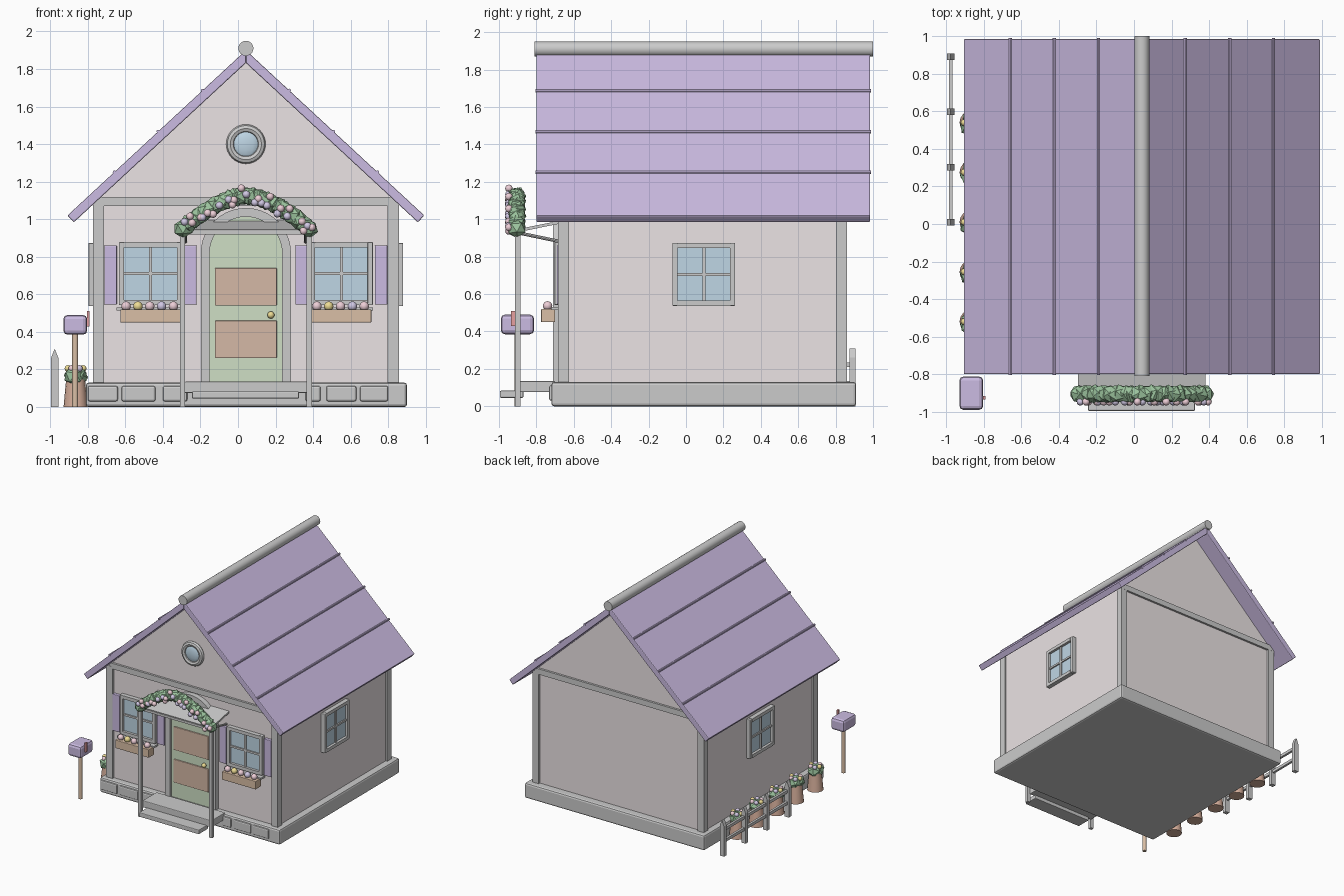
import bpy, bmesh, math, random
from mathutils import Vector, Matrix

if "Cube" in bpy.data.objects:
    bpy.data.objects.remove(bpy.data.objects["Cube"])

random.seed(4)
CX = 0.042  # house centre line
I = Matrix.Identity(4)


def mat(name, r, g, b):
    m = bpy.data.materials.new(name)
    m.diffuse_color = (r, g, b, 1)
    m.use_nodes = True
    m.node_tree.nodes["Principled BSDF"].inputs["Base Color"].default_value = m.diffuse_color
    return m


LILAC = mat("lilac", .60, .50, .76)
WALL = mat("wall", .83, .77, .78)
GLASS = mat("glass", .52, .67, .78)
DOOR = mat("door_green", .62, .74, .56)
PANEL = mat("panel_brown", .66, .48, .38)
WOOD = mat("wood", .70, .52, .38)
CLAY = mat("clay", .68, .43, .33)
LEAF = mat("leaf", .33, .55, .34)
PINK = mat("pink", .85, .62, .68)
YELLOW = mat("yellow", .85, .72, .30)
VIOLET = mat("violet", .64, .58, .78)
RED = mat("red", .80, .35, .35)
CREAM = mat("cream", .83, .83, .80)


def finish(name, bm, m=None, bevel=0, smooth=False):
    bmesh.ops.recalc_face_normals(bm, faces=bm.faces)
    me = bpy.data.meshes.new(name)
    bm.to_mesh(me)
    bm.free()
    ob = bpy.data.objects.new(name, me)
    bpy.context.collection.objects.link(ob)
    if m:
        me.materials.append(m)
    if smooth:
        for p in me.polygons:
            p.use_smooth = True
        me.set_sharp_from_angle(angle=math.radians(40))
    if bevel:
        b = ob.modifiers.new("bevel", 'BEVEL')
        b.width, b.segments = bevel, 2
    return ob


def box(name, x0, x1, y0, y1, z0, z1, m=None, bevel=0, M=I):
    bm = bmesh.new()
    c = Vector((x0 + x1, y0 + y1, z0 + z1)) / 2
    S = Matrix.Diagonal((x1 - x0, y1 - y0, z1 - z0, 1))
    bmesh.ops.create_cube(bm, size=1, matrix=M @ Matrix.Translation(c) @ S)
    return finish(name, bm, m, bevel)


def prism(name, pts, y0, y1, m=None, bevel=0):
    """Extrude an x/z outline along y."""
    bm = bmesh.new()
    f = bm.faces.new([bm.verts.new((x, y0, z)) for x, z in pts])
    r = bmesh.ops.extrude_face_region(bm, geom=[f])
    vs = [g for g in r["geom"] if isinstance(g, bmesh.types.BMVert)]
    bmesh.ops.translate(bm, verts=vs, vec=(0, y1 - y0, 0))
    return finish(name, bm, m, bevel)


def rod(name, a, b, r1, m=None, r2=None, seg=16):
    a, b = Vector(a), Vector(b)
    d = b - a
    M = Matrix.Translation((a + b) / 2) @ d.to_track_quat('Z', 'Y').to_matrix().to_4x4()
    bm = bmesh.new()
    bmesh.ops.create_cone(bm, cap_ends=True, segments=seg, radius1=r1,
                          radius2=r1 if r2 is None else r2, depth=d.length, matrix=M)
    return finish(name, bm, m, smooth=True)


def ball(name, c, r, m, scale=(1, 1, 1)):
    bm = bmesh.new()
    bmesh.ops.create_uvsphere(bm, u_segments=12, v_segments=8, radius=r,
                              matrix=Matrix.Translation(c) @ Matrix.Diagonal((*scale, 1)))
    return finish(name, bm, m, smooth=True)


def leaf_clump(name, centres, r):
    bm = bmesh.new()
    for c in centres:
        R = Matrix.Rotation(random.uniform(0, 6), 4, Vector((random.random(), .5, random.random())))
        bmesh.ops.create_icosphere(bm, subdivisions=1, radius=r, matrix=Matrix.Translation(c) @ R)
    return finish(name, bm, LEAF)


def arc(r, z, n=20):
    return [(CX + r * math.cos(math.pi * i / n), z + r * math.sin(math.pi * i / n)) for i in range(n + 1)]


# foundation with front stones
box("foundation", -.81, .90, -.72, .91, 0, .13, None, .015)
for i, (a, b) in enumerate([(-.80, -.64), (-.62, -.44), (-.40, -.27), (.36, .44), (.47, .63), (.65, .80)]):
    box(f"foundation_stone_{i}", a, b, -.732, -.70, .03, .112, None, .01)

# house body with gables, corner posts and cross beams
prism("house_walls", [(CX - .8, .12), (CX + .8, .12), (CX + .8, 1.095), (CX, 1.835), (CX - .8, 1.095)],
      -.665, .845, WALL)
for s in (-1, 1):
    x = CX + s * .785
    for y in (-.655, .832):
        box("corner_post", x - .03, x + .03, y - .03, y + .03, .13, 1.09)
for y in (-.665, .845):
    box("cross_beam", CX - .80, CX + .80, y - .018, y + .018, 1.07, 1.118)

# roof slabs, seams and ridge
ux, uz = .7336, -.6795
for s in (-1, 1):
    def P(d, t):
        return (CX + s * (d * ux - t * uz), 1.90 + d * uz + t * ux)
    prism("roof_slab", [P(0, 0), P(1.295, 0), P(1.295, -.05), (CX + s * .0, 1.832)], -.80, .985, LILAC, .006)
    for k in (.315, .637, .955):
        x, z = P(k, .0)
        rod("roof_seam", (x, -.805, z), (x, .99, z), .009, LILAC, seg=8)
rod("ridge_cap", (CX, -.81, 1.91), (CX, 1.0, 1.91), .04, seg=24)


# windows: built facing -y around the origin, then placed
def window(M):
    h, w = .168, .028
    for s in (-1, 1):
        box("window_frame_side", *sorted((s * h, s * (h - w))), -.037, .01, -h, h, None, .004, M)
        box("window_frame_rail", -h + w, h - w, -.037, .01, *sorted((s * h, s * (h - w))), None, 0, M)
    box("window_glass", -h + w, h - w, -.015, .01, -h + w, h - w, GLASS, 0, M)
    box("window_mullion", -.008, .008, -.026, 0, -h + w, h - w, None, 0, M)
    box("window_crossbar", -h + w, h - w, -.026, 0, -.008, .008, None, 0, M)


for s in (-1, 1):
    window(Matrix.Translation((CX + s * .80, .095, .705)) @ Matrix.Rotation(s * math.pi / 2, 4, 'Z'))
    c = CX + s * .508
    window(Matrix.Translation((c, -.665, .71)))
    for t in (-1, 1):
        box("shutter", c + t * .212 - .033, c + t * .212 + .033, -.69, -.66, .545, .86, LILAC, .004)
    # flower box
    box("window_sill", c - .18, c + .17, -.72, -.66, .515, .53)
    box("flower_box", c - .16, c + .16, -.775, -.70, .45, .52, WOOD, .004)
    for i, m in enumerate((PINK, YELLOW, PINK, VIOLET, PINK)):
        ball("box_flower", (c - .13 + .063 * i, -.74, .537), .025, m)

# round gable window
bm = bmesh.new()
bmesh.ops.create_circle(bm, segments=8, radius=.022, matrix=Matrix.Translation((.083, 0, 0)) @ Matrix.Rotation(math.pi / 2, 4, 'X'))
bmesh.ops.spin(bm, geom=bm.verts[:] + bm.edges[:], cent=(0, 0, 0), axis=(0, 0, 1), angle=2 * math.pi, steps=32)
bmesh.ops.remove_doubles(bm, verts=bm.verts, dist=.001)
bmesh.ops.transform(bm, verts=bm.verts, matrix=Matrix.Translation((CX, -.672, 1.40)) @ Matrix.Rotation(math.pi / 2, 4, 'X'))
finish("round_window_frame", bm, None, 0, True)
ball("round_window_glass", (CX, -.668, 1.40), .078, GLASS, (1, .3, 1))

# arched door and frame
prism("door_frame", [(CX + .24, .13)] + arc(.24, .82) + [(CX - .24, .13), (CX - .193, .13)]
      + arc(.193, .82)[::-1] + [(CX + .193, .13)], -.71, -.66)
prism("door", [(CX + .195, .13)] + arc(.195, .82) + [(CX - .195, .13)], -.69, -.66, DOOR)
for z in (.26, .54):
    box("door_panel", CX - .165, CX + .165, -.70, -.68, z, z + .20, PANEL, .004)
ball("door_knob", (.175, -.712, .49), .019, YELLOW)

# porch: landing, step, posts, braces, canopy
box("porch_landing", -.285, .37, -.89, -.70, .075, .135, None, .006)
box("porch_step", -.245, .325, -.995, -.87, .045, .083, None, .006)
for s in (-1, 1):
    x = CX + s * .337
    box("porch_post", x - .014, x + .014, -.914, -.886, 0, .93)
    rod("porch_brace", (x * .95, -.90, .928), (x * .95, -.67, .88), .009, seg=8)
bm = bmesh.new()
bmesh.ops.create_cube(bm, size=1, matrix=Matrix.Translation((CX, -.785, .962))
                      @ Matrix.Rotation(.20, 4, 'X') @ Matrix.Diagonal((.68, .25, .016, 1)))
finish("porch_canopy", bm)
box("porch_beam", CX - .33, CX + .33, -.912, -.89, .918, .938)

# flowering garland over the porch
path = []
for i in range(25):
    t = i / 12 - 1
    path.append(Vector((CX + .335 * t, -.905, 1.125 - .175 * abs(t) ** 1.7)))
leaf_clump("garland_leaves", path, .052)
for i in range(26):
    p = path[min(24, i)]
    o = Vector((random.uniform(-.02, .02), -.042, random.uniform(-.045, .045)))
    ball("garland_flower", p + o, .02, random.choice((PINK, VIOLET)))

# mailbox
rod("mailbox_post", (-.867, -.90, 0), (-.867, -.90, .40), .016, WOOD)
box("mailbox", -.93, -.803, -.99, -.812, .385, .49, LILAC, .022)
box("mailbox_flag", -.803, -.79, -.935, -.915, .43, .51, RED)

# potted flowers on the left side
for y in (.54, .275, .01, -.255, -.52):
    rod("flower_pot", (-.865, y, 0), (-.865, y, .15), .064, CLAY, .05)
    leaf_clump("pot_leaves", [(-.865 + dx, y + dy, .165) for dx, dy in ((0, .015), (-.01, -.02), (.012, 0))], .055)
    for i in range(6):
        a = i * math.pi / 3
        ball("pot_flower", (-.865 + .04 * math.cos(a), y + .04 * math.sin(a), .205), .018,
             (YELLOW, PINK, VIOLET)[i % 3])

# picket fence
for y in (.01, .303, .597, .89):
    ob = prism("fence_picket", [(-.02, 0), (.02, 0), (.02, .26), (0, .31), (-.02, .26)], -.017, .017, CREAM)
    ob.location = (-.976, y, 0)
for z in (.11, .21):
    box("fence_rail", -.986, -.966, 0, .90, z, z + .025, CREAM)
